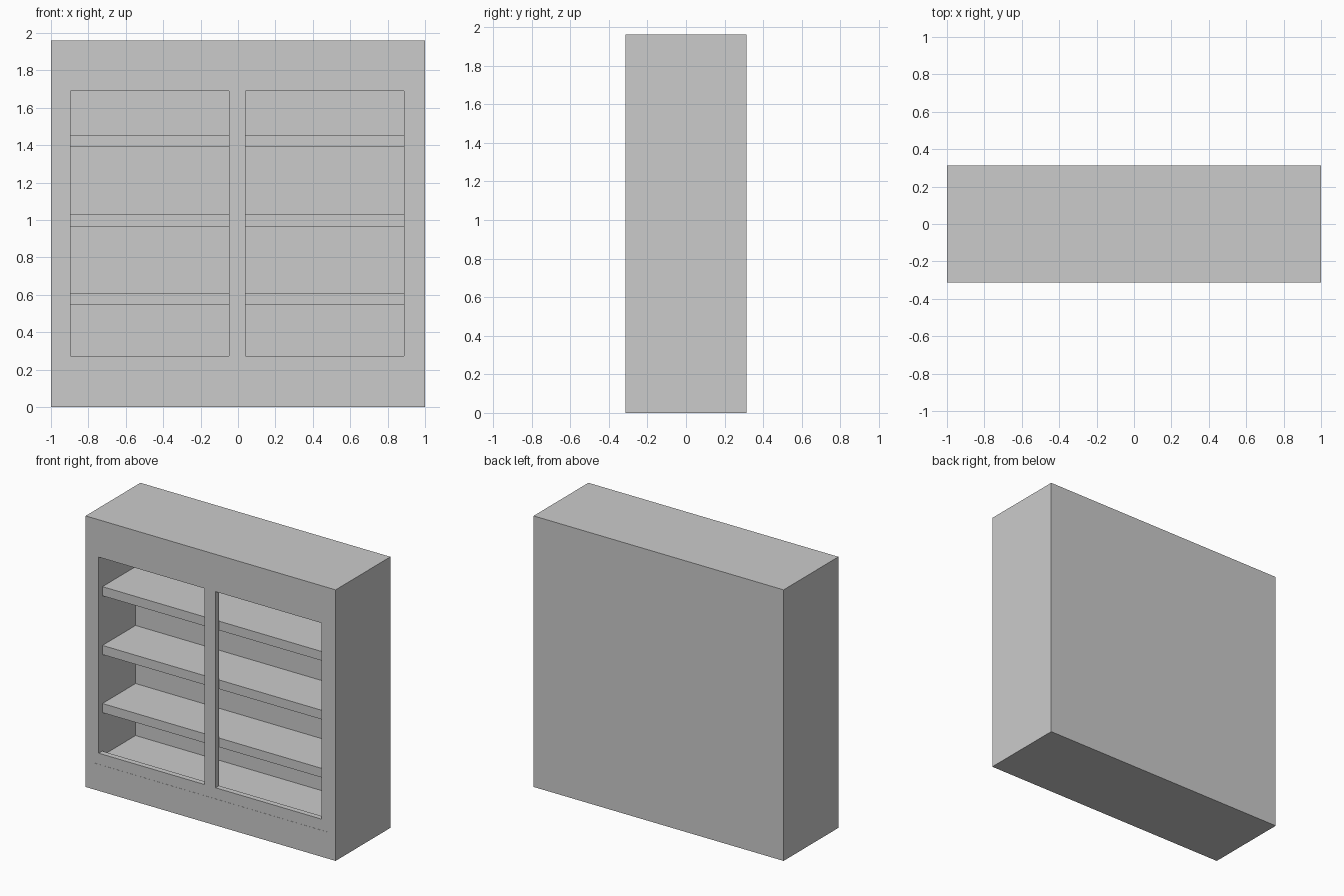
import bpy

if "Cube" in bpy.data.objects:
    bpy.data.objects.remove(bpy.data.objects["Cube"])

W, D, H = 1.0, 0.313, 1.96          # half width, half depth, height
FRAME_BACK = -D + 0.04              # rear face of the front frame
BACK = 0.115                        # interior back wall
INNER = 0.9                         # interior half width


def box(name, x0, x1, y0, y1, z0, z1):
    bpy.ops.mesh.primitive_cube_add(
        size=1, location=((x0 + x1) / 2, (y0 + y1) / 2, (z0 + z1) / 2))
    ob = bpy.context.object
    ob.name = name
    ob.scale = (x1 - x0, y1 - y0, z1 - z0)
    bpy.ops.object.transform_apply(location=True, rotation=False, scale=True)
    return ob


def cut(target, cutter):
    mod = target.modifiers.new(cutter.name, 'BOOLEAN')
    mod.operation = 'DIFFERENCE'
    mod.solver = 'EXACT'
    mod.object = cutter
    bpy.context.view_layer.objects.active = target
    bpy.ops.object.modifier_apply(modifier=mod.name)
    bpy.data.objects.remove(cutter, do_unlink=True)


# Cabinet body: solid block with one wide cavity behind a thin front frame
body = box("cabinet_body", -W, W, -D, D, 0, H)
cut(body, box("cavity_cutter", -INNER, INNER, FRAME_BACK, BACK, 0.235, 1.75))

# Two display openings with a centre post between them
for x0, x1 in ((-0.895, -0.048), (0.04, 0.887)):
    cut(body, box("opening_cutter", x0, x1, -D - 0.1, FRAME_BACK + 0.05, 0.272, 1.69))

# Full-width shelves running behind the centre post
for i, z in enumerate((0.545, 0.965, 1.39)):
    box(f"shelf_{i + 1}", -INNER, INNER, FRAME_BACK + 0.01, BACK, z, z + 0.066)

# Fine seam line across the plinth
box("plinth_seam", -0.932, 0.932, -D - 0.001, -D + 0.01, 0.189, 0.192)
